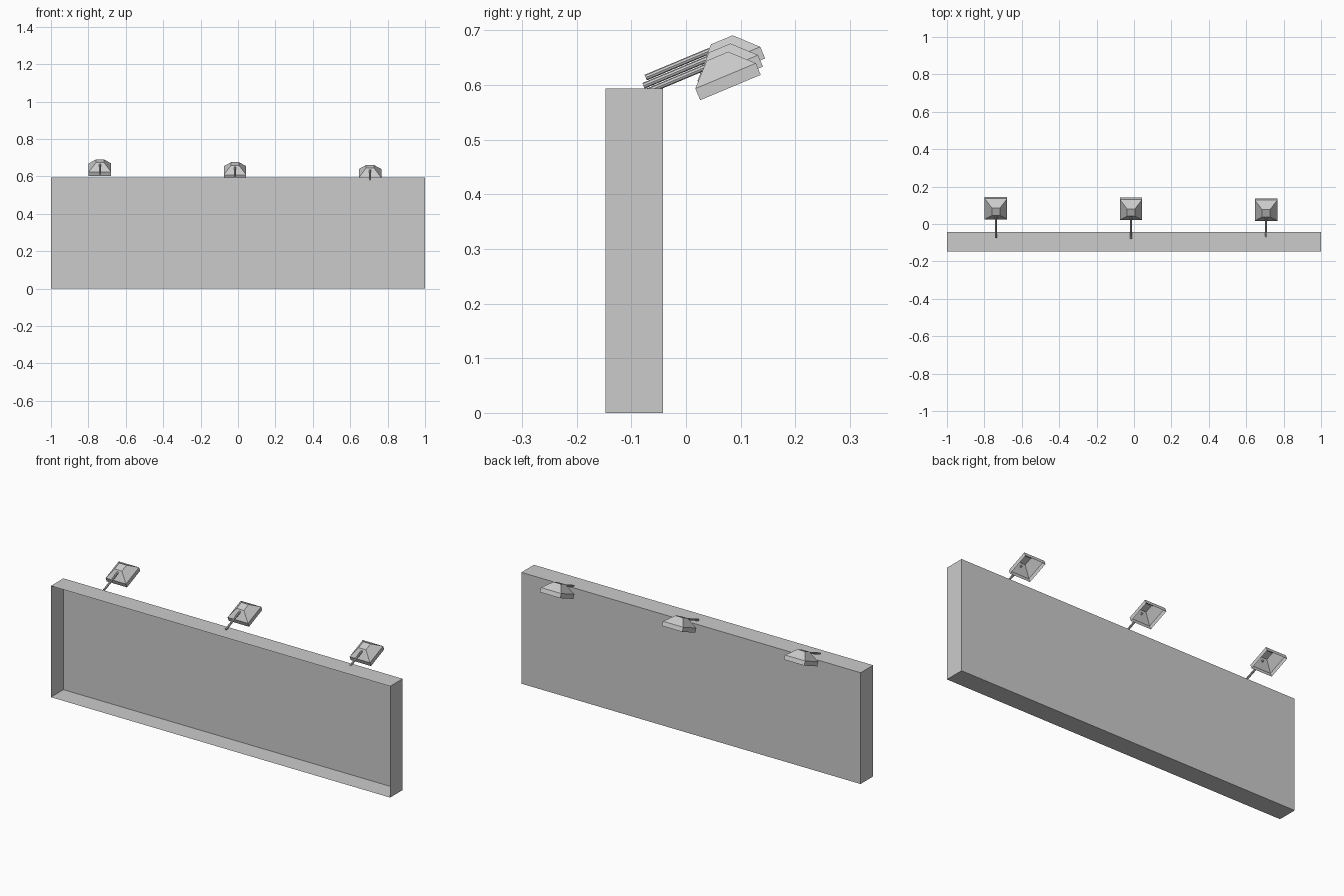
import bpy, bmesh
from math import radians
from mathutils import Matrix, Vector

cube = bpy.data.objects.get("Cube")
if cube:
    bpy.data.objects.remove(cube)

grey = bpy.data.materials.new("light_grey")
grey.use_nodes = True
colour = (0.6, 0.6, 0.6, 1)
grey.diffuse_color = colour
grey.node_tree.nodes["Principled BSDF"].inputs["Base Color"].default_value = colour


def add_object(name, bm, matrix=Matrix()):
    mesh = bpy.data.meshes.new(name)
    bm.to_mesh(mesh)
    bm.free()
    mesh.materials.append(grey)
    obj = bpy.data.objects.new(name, mesh)
    obj.matrix_world = matrix
    bpy.context.collection.objects.link(obj)
    return obj


def square_shell(rings):
    """Stack square rings of (half width, height), closed only at the top."""
    bm = bmesh.new()
    loops = [[bm.verts.new((sx * r, sy * r, z))
              for sx, sy in ((-1, -1), (1, -1), (1, 1), (-1, 1))]
             for r, z in rings]
    for low, high in zip(loops, loops[1:]):
        for i in range(4):
            j = (i + 1) % 4
            bm.faces.new((low[i], low[j], high[j], high[i]))
    bm.faces.new(loops[-1])
    return bm


# Billboard case: thin-walled box, open towards the front
bm = bmesh.new()
size = Matrix.Diagonal((2, 0.105, 0.593, 1))
bmesh.ops.create_cube(bm, size=1, matrix=Matrix.Translation((0, -0.0945, 0.2965)) @ size)
front = [f for f in bm.faces if f.normal.y < -0.9]
bmesh.ops.delete(bm, geom=front, context='FACES_ONLY')
add_object("billboard_case", bm)

# Three tilted lamps, each a little lower than the one before
tilt = Matrix.Rotation(radians(22.7), 4, 'X')
for i, side in enumerate(("right", "middle", "left")):
    corner = Vector((-0.738 + 0.722 * i, 0.034 - 0.004 * i, 0.602 - 0.015 * i))
    place = Matrix.Translation(corner) @ tilt

    # Hood: straight rim below a tapered cap, open underneath
    hood = square_shell([(0.06, 0), (0.06, 0.023), (0.0215, 0.062)])
    add_object(side + "_lamp_hood", hood, place @ Matrix.Translation((0, 0.06, 0)))

    # Arm: rod ending in the sloped front of the hood
    arm = bmesh.new()
    bmesh.ops.create_cone(arm, cap_ends=True, segments=8, radius1=0.0055,
                          radius2=0.0055, depth=0.127,
                          matrix=Matrix.Rotation(radians(90), 4, 'X'))
    add_object(side + "_lamp_arm", arm, place @ Matrix.Translation((0, -0.0315, 0.052)))
